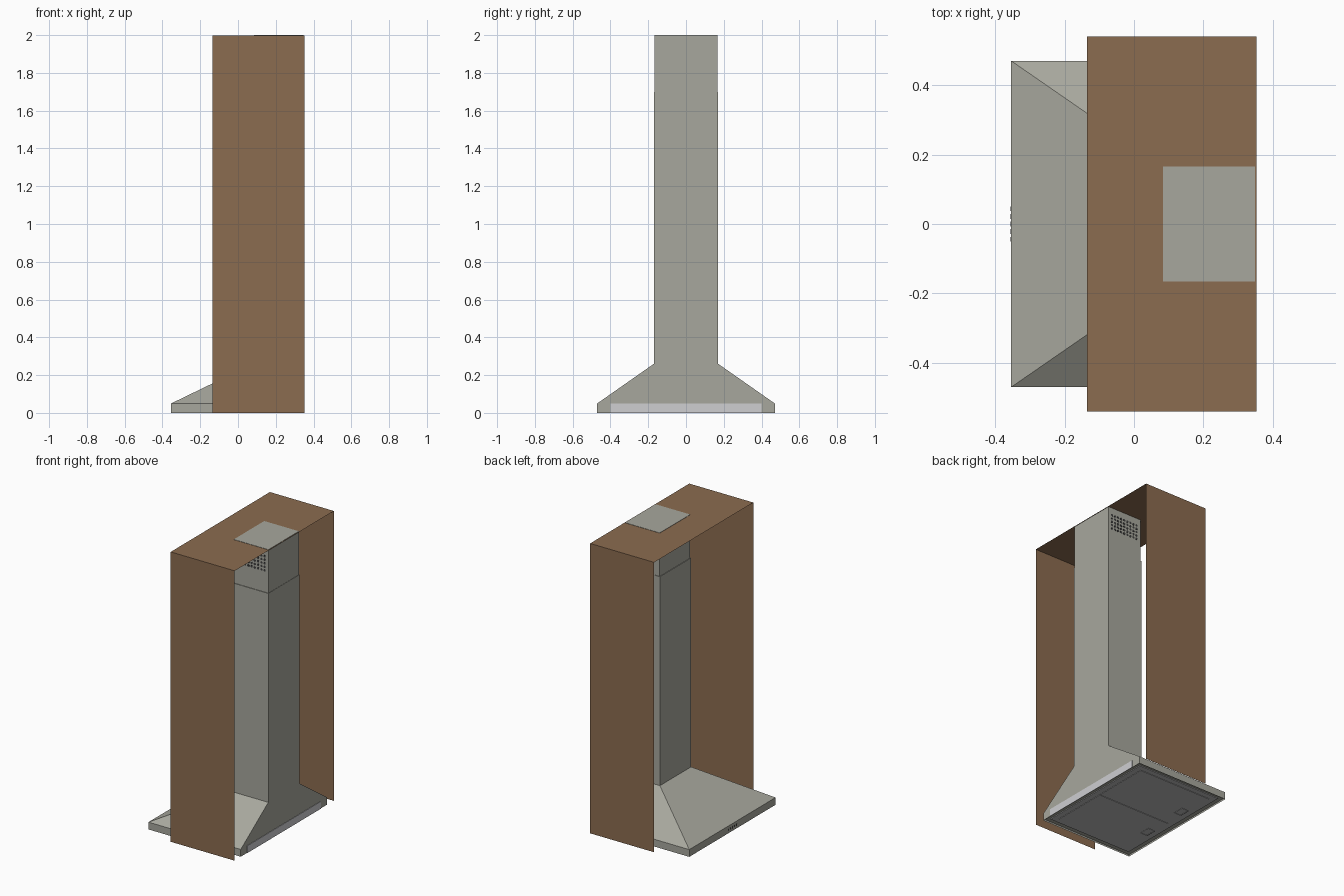
import bpy, bmesh, math
from mathutils import Matrix

cube = bpy.data.objects.get("Cube")
if cube:
    bpy.data.objects.remove(cube, do_unlink=True)


def material(name, r, g, b):
    m = bpy.data.materials.new(name)
    m.use_nodes = True
    m.diffuse_color = (r, g, b, 1)
    bsdf = m.node_tree.nodes["Principled BSDF"]
    bsdf.inputs["Base Color"].default_value = (r, g, b, 1)
    bsdf.inputs["Roughness"].default_value = 0.6
    return m


steel = material("warm grey steel", 0.39, 0.39, 0.34)
pale = material("pale grey metal", 0.62, 0.62, 0.64)
filter_grey = material("filter grey", 0.50, 0.50, 0.50)
wood = material("brown wood", 0.26, 0.15, 0.08)
dark = material("dark grey", 0.05, 0.05, 0.05)


def finish(name, bm, mat):
    bmesh.ops.recalc_face_normals(bm, faces=bm.faces)
    mesh = bpy.data.meshes.new(name)
    bm.to_mesh(mesh)
    bm.free()
    mesh.materials.append(mat)
    obj = bpy.data.objects.new(name, mesh)
    bpy.context.collection.objects.link(obj)
    return obj


def add_box(bm, x, y, z):
    size = [b - a for a, b in (x, y, z)]
    centre = [(a + b) / 2 for a, b in (x, y, z)]
    bmesh.ops.create_cube(bm, size=1, matrix=Matrix.Translation(centre) @ Matrix.Diagonal((*size, 1)))


def box(name, x, y, z, mat):
    bm = bmesh.new()
    add_box(bm, x, y, z)
    return finish(name, bm, mat)


def disc_grid(name, places, axis, radius, mat):
    """Thin six-sided discs turned to face along x or y."""
    bm = bmesh.new()
    turn = Matrix.Rotation(math.pi / 2, 4, axis)
    for p in places:
        bmesh.ops.create_cone(bm, cap_ends=True, segments=6, radius1=radius, radius2=radius,
                              depth=0.003, matrix=Matrix.Translation(p) @ turn)
    return finish(name, bm, mat)


FRONT, BACK = -0.354, 0.35

# Canopy: a rim band rising into a sloped skirt with a vertical back
bm = bmesh.new()
rings = []
for x0, half_y, z in ((FRONT, 0.47, 0), (FRONT, 0.47, 0.05), (0.08, 0.17, 0.26)):
    rings.append([bm.verts.new(c) for c in ((x0, -half_y, z), (BACK, -half_y, z),
                                            (BACK, half_y, z), (x0, half_y, z))])
for low, high in zip(rings, rings[1:]):
    for i in range(4):
        j = (i + 1) % 4
        bm.faces.new((low[i], low[j], high[j], high[i]))
bm.faces.new(rings[2])
bottom = bm.faces.new(rings[0][::-1])
# Shallow recess under the rim
bmesh.ops.inset_individual(bm, faces=[bottom], thickness=0.03)
for v in bottom.verts:
    v.co.z = 0.012
finish("hood_canopy", bm, steel)

# Telescoping chimney
box("lower_chimney", (0.08, BACK), (-0.17, 0.17), (0.26, 1.70), steel)
box("upper_chimney", (0.084, BACK - 0.002), (-0.166, 0.166), (1.69, 2.0), steel)

# Back strip of the canopy
box("back_strip", (BACK, BACK + 0.003), (-0.40, 0.40), (0, 0.05), pale)

# Underside plate and the two grease filters with their latches
box("underside_plate", (-0.322, 0.318), (-0.438, 0.438), (0.007, 0.013), filter_grey)
for side, label in ((1, "left"), (-1, "right")):
    ys = sorted((side * 0.002, side * 0.40))
    box(label + "_filter", (-0.28, 0.28), ys, (0.004, 0.008), filter_grey)
    y = side * 0.165
    bm = bmesh.new()
    for dx in (-0.025, 0.025):
        add_box(bm, (-0.25 + dx - 0.003, -0.25 + dx + 0.003), (y - 0.04, y + 0.04), (0.002, 0.005))
    for dy in (-0.037, 0.037):
        add_box(bm, (-0.272, -0.228), (y + dy - 0.003, y + dy + 0.003), (0.002, 0.005))
    finish(label + "_filter_latch", bm, filter_grey)

    # Vent holes on each side of the upper chimney
    holes = [(0.12 + 0.025 * i, side * 0.166, 1.85 + 0.024 * k) for i in range(9) for k in range(5)]
    disc_grid(label + "_vent_holes", holes, 'X', 0.009, dark)

# Control buttons on the canopy edge
buttons = [(FRONT, 0.022 * i, 0.025) for i in range(-2, 3)]
disc_grid("control_buttons", buttons, 'Y', 0.007, dark)

# Cabinet surround: one thin sheet folded over the top and both sides
bm = bmesh.new()
profile = ((-0.54, 0), (-0.54, 1.998), (0.54, 1.998), (0.54, 0))
edges = [[bm.verts.new((x, y, z)) for y, z in profile] for x in (-0.135, BACK + 0.003)]
for i in range(3):
    bm.faces.new((edges[0][i], edges[0][i + 1], edges[1][i + 1], edges[1][i]))
bmesh.ops.recalc_face_normals(bm, faces=bm.faces)
finish("cabinet_surround", bm, wood)
